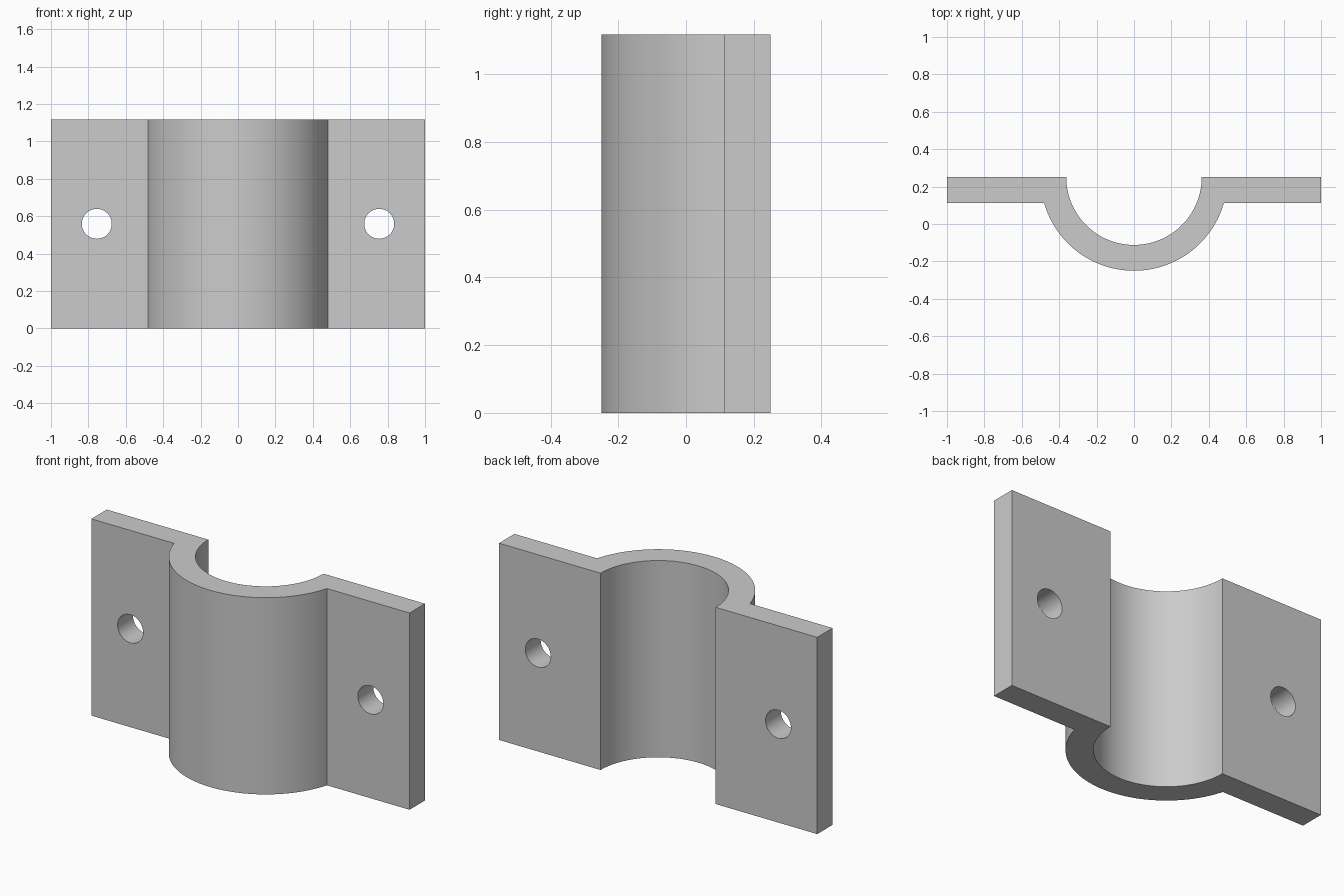
import bpy
import bmesh
from math import sin, cos, pi, asin, radians
from mathutils import Matrix

HEIGHT = 1.118
BACK = 0.25          # plane of the flange backs, also the saddle axis
WALL = 0.138
OUTER = 0.5
INNER = OUTER - WALL
HOLE_X, HOLE_R = 0.755, 0.08
STEPS = 64

cube = bpy.data.objects.get("Cube")
if cube:
    bpy.data.objects.remove(cube, do_unlink=True)

grey = bpy.data.materials.new("plain grey")
grey.use_nodes = True
colour = (0.6, 0.6, 0.6, 1)
grey.diffuse_color = colour
grey.node_tree.nodes["Principled BSDF"].inputs["Base Color"].default_value = colour


def arc(radius, start, end):
    """Points around the saddle axis, from start to end angle."""
    angles = [start + (end - start) * i / STEPS for i in range(STEPS + 1)]
    return [(radius * cos(a), BACK + radius * sin(a)) for a in angles]


def new_object(name, bm):
    bmesh.ops.recalc_face_normals(bm, faces=bm.faces)
    mesh = bpy.data.meshes.new(name)
    bm.to_mesh(mesh)
    bm.free()
    obj = bpy.data.objects.new(name, mesh)
    bpy.context.collection.objects.link(obj)
    return obj


# Clamp: half-round saddle with two flat flanges, extruded upward
dip = asin(WALL / OUTER)
front = BACK - WALL
profile = [(-1, BACK), (-1, front)]
profile += arc(OUTER, -pi + dip, -dip)
profile += [(1, front), (1, BACK)]
profile += arc(INNER, 0, -pi)

bm = bmesh.new()
base = bm.faces.new([bm.verts.new((x, y, 0)) for x, y in profile])
grown = bmesh.ops.extrude_face_region(bm, geom=[base], use_keep_orig=True)
top = [g for g in grown["geom"] if isinstance(g, bmesh.types.BMVert)]
bmesh.ops.translate(bm, verts=top, vec=(0, 0, HEIGHT))
clamp = new_object("pipe_clamp", bm)
clamp.data.materials.append(grey)

# Bolt holes, one through each flange
bm = bmesh.new()
for side in (-1, 1):
    place = Matrix.Translation((side * HOLE_X, BACK - WALL / 2, HEIGHT / 2))
    bmesh.ops.create_cone(bm, cap_ends=True, segments=48, radius1=HOLE_R,
                          radius2=HOLE_R, depth=WALL * 2,
                          matrix=place @ Matrix.Rotation(pi / 2, 4, "X"))
cutter = new_object("hole_cutter", bm)
cutter.data.materials.append(grey)

cut = clamp.modifiers.new("bolt holes", "BOOLEAN")
cut.operation = "DIFFERENCE"
cut.solver = "EXACT"
cut.object = cutter
bpy.ops.object.select_all(action="DESELECT")
clamp.select_set(True)
bpy.context.view_layer.objects.active = clamp
bpy.ops.object.modifier_apply(modifier=cut.name)
bpy.data.objects.remove(cutter, do_unlink=True)

# Smooth curved walls, crisp edges
bpy.ops.object.shade_smooth_by_angle(angle=radians(30))
